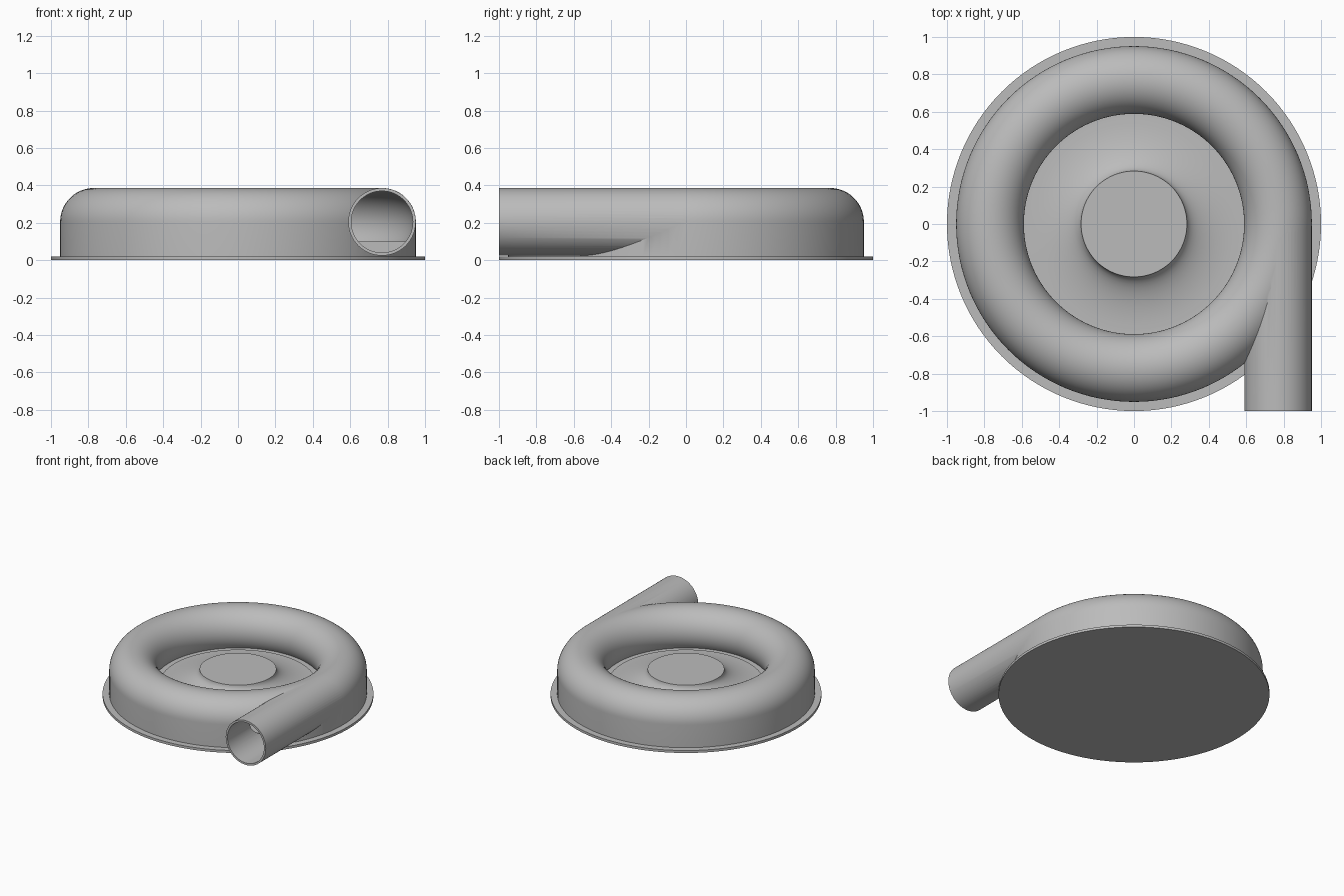
import bpy, bmesh
from math import sin, cos, pi, asin, radians
from mathutils import Matrix

cube = bpy.data.objects.get("Cube")
if cube:
    bpy.data.objects.remove(cube)

SEGMENTS = 128
RING, TUBE, BORE, MID_Z = 0.77, 0.181, 0.165, 0.205   # scroll centreline, radii, height
FLOOR = 0.1

grey = bpy.data.materials.new("cast metal grey")
grey.use_nodes = True
grey.diffuse_color = (0.5, 0.5, 0.5, 1)
grey.node_tree.nodes["Principled BSDF"].inputs["Base Color"].default_value = (0.5, 0.5, 0.5, 1)


def finish(name, bm):
    bmesh.ops.recalc_face_normals(bm, faces=bm.faces)
    mesh = bpy.data.meshes.new(name)
    bm.to_mesh(mesh)
    bm.free()
    mesh.materials.append(grey)
    obj = bpy.data.objects.new(name, mesh)
    bpy.context.collection.objects.link(obj)
    return obj


def lathe(name, profile, closed=False):
    """Spin an (r, z) profile round the z axis."""
    bm = bmesh.new()
    verts = [bm.verts.new((r, 0, z)) for r, z in profile]
    pairs = list(zip(verts, verts[1:]))
    if closed:
        pairs.append((verts[-1], verts[0]))
    edges = [bm.edges.new(p) for p in pairs]
    bmesh.ops.spin(bm, geom=verts + edges, axis=(0, 0, 1), cent=(0, 0, 0),
                   angle=2 * pi, steps=SEGMENTS, use_merge=True)
    bmesh.ops.remove_doubles(bm, verts=bm.verts, dist=1e-5)
    return finish(name, bm)


def rod(name, radius, y0, y1):
    """Cylinder along y on the outlet axis."""
    bm = bmesh.new()
    place = Matrix.Translation((RING, (y0 + y1) / 2, MID_Z)) @ Matrix.Rotation(pi / 2, 4, "X")
    bmesh.ops.create_cone(bm, cap_ends=True, segments=64, radius1=radius, radius2=radius,
                          depth=y1 - y0, matrix=place)
    return finish(name, bm)


def arc(radius, start, end, steps):
    return [(RING + radius * cos(start + (end - start) * i / steps),
             MID_Z + radius * sin(start + (end - start) * i / steps)) for i in range(steps + 1)]


def boolean(target, tool, operation):
    mod = target.modifiers.new(operation.lower(), "BOOLEAN")
    mod.operation, mod.object, mod.solver = operation, tool, "EXACT"
    bpy.context.view_layer.objects.active = target
    bpy.ops.object.modifier_apply(modifier=mod.name)
    bpy.data.objects.remove(tool)


# Casing: base flange, straight outer wall, rounded scroll, floor and flared hub
dip = asin((MID_Z - FLOOR) / TUBE)
flare = [(0.575 - 0.292 * sin(a), 0.218 - 0.11 * cos(a))
         for a in (pi / 2 * i / 12 for i in range(13))]
casing = lathe("pump_casing",
               [(0, 0), (1, 0), (1, 0.02), (RING + TUBE, 0.02)]
               + arc(TUBE, 0, pi + dip, 36)
               + [(0.575, FLOOR)] + flare + [(0, 0.218)])

# Straight outlet pipe leaving the scroll at a tangent
boolean(casing, rod("outlet_pipe", TUBE - 0.0005, -1, 0.01), "UNION")

# Hollow scroll passage with a flat floor, then the outlet bore
dip = asin((MID_Z - FLOOR) / BORE)
boolean(casing, lathe("scroll_passage", arc(BORE, -dip, pi + dip, 36), closed=True), "DIFFERENCE")
boolean(casing, rod("outlet_bore", BORE - 0.0005, -1.1, 0.01), "DIFFERENCE")

bpy.ops.object.select_all(action="DESELECT")
casing.select_set(True)
bpy.context.view_layer.objects.active = casing
bpy.ops.object.shade_smooth_by_angle(angle=radians(30))
